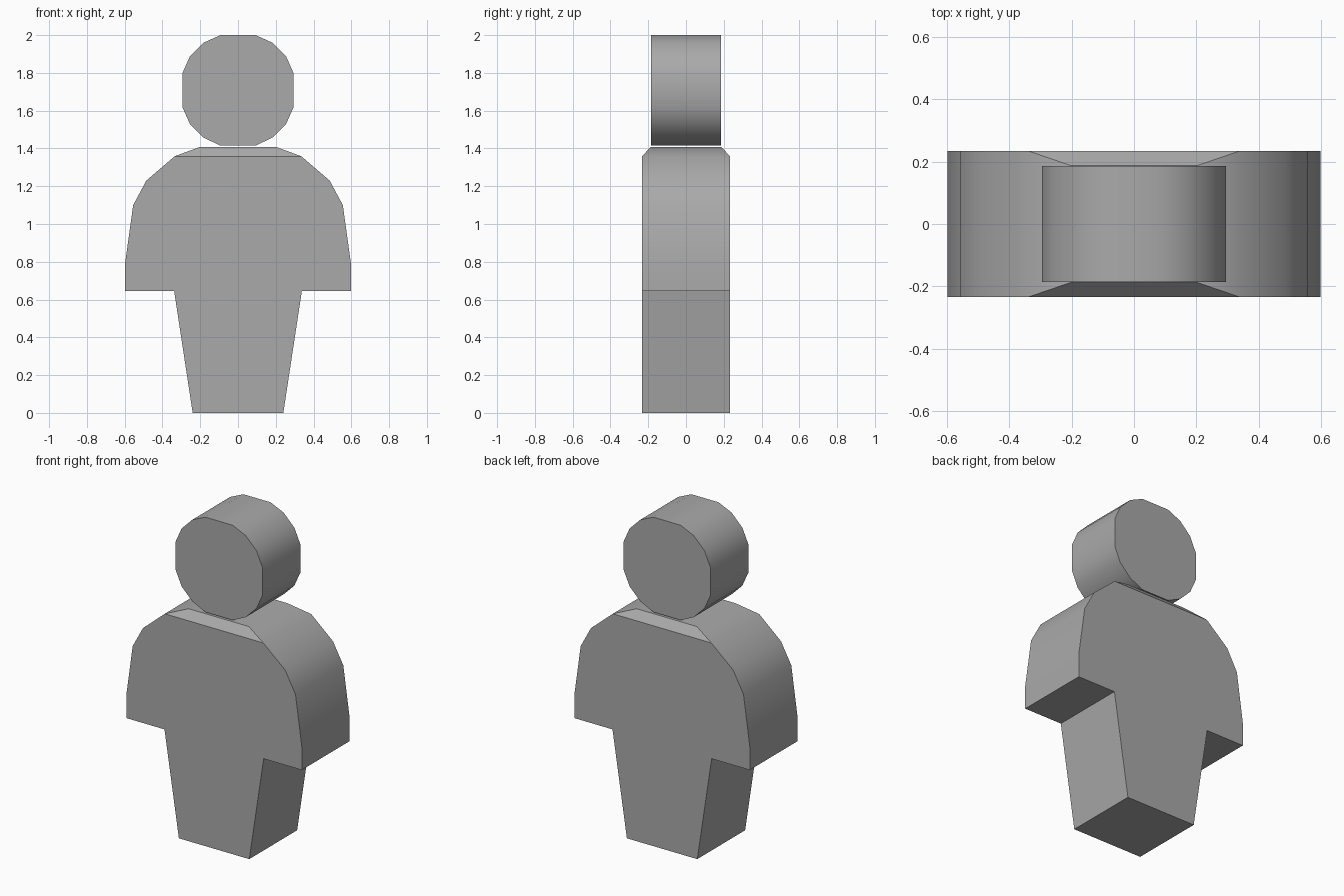
import bpy, bmesh, math

cube = bpy.data.objects.get("Cube")
if cube:
    bpy.data.objects.remove(cube, do_unlink=True)

grey = bpy.data.materials.new("plain_grey")
grey.use_nodes = True
colour = (0.4, 0.4, 0.4, 1)
grey.diffuse_color = colour
grey.node_tree.nodes["Principled BSDF"].inputs["Base Color"].default_value = colour


def mirrored(half):
    """Close a right-hand outline by mirroring it across x = 0."""
    return half + [(-x, z) for x, z in reversed(half)]


def slab(name, half, depth, finish=None):
    """Extrude a mirrored front outline through the depth."""
    bm = bmesh.new()
    face = bm.faces.new([bm.verts.new((x, -depth, z)) for x, z in mirrored(half)])
    out = bmesh.ops.extrude_face_region(bm, geom=[face], use_keep_orig=True)
    for v in out["geom"]:
        if isinstance(v, bmesh.types.BMVert):
            v.co.y = depth
    if finish:
        finish(bm)
    bmesh.ops.recalc_face_normals(bm, faces=bm.faces)
    mesh = bpy.data.meshes.new(name)
    bm.to_mesh(mesh)
    bm.free()
    mesh.materials.append(grey)
    obj = bpy.data.objects.new(name, mesh)
    bpy.context.collection.objects.link(obj)
    bpy.ops.object.select_all(action="DESELECT")
    obj.select_set(True)
    bpy.context.view_layer.objects.active = obj
    bpy.ops.object.shade_smooth_by_angle(angle=math.radians(31))
    return obj


def add_collar(bm):
    """Raise a tapered neck plateau from the flat shoulder top."""
    bm.faces.ensure_lookup_table()
    top = max(bm.faces, key=lambda f: f.calc_center_median().z)
    out = bmesh.ops.extrude_face_region(bm, geom=[top])
    bmesh.ops.delete(bm, geom=[top], context="FACES_ONLY")
    for v in out["geom"]:
        if isinstance(v, bmesh.types.BMVert):
            v.co.x = math.copysign(0.205, v.co.x)
            v.co.y = math.copysign(0.188, v.co.y)
            v.co.z = 1.407


# Head: thick rounded disc
slab("head", [(0.093, 1.415), (0.182, 1.457), (0.255, 1.53), (0.295, 1.62),
              (0.295, 1.797), (0.255, 1.887), (0.182, 1.96), (0.093, 2.0)], 0.185)

# Body: tapered legs, square sleeves and rounded shoulders
slab("body", [(0.24, 0), (0.338, 0.645), (0.598, 0.645), (0.598, 0.79),
              (0.555, 1.10), (0.485, 1.23), (0.336, 1.358)], 0.233, add_collar)
